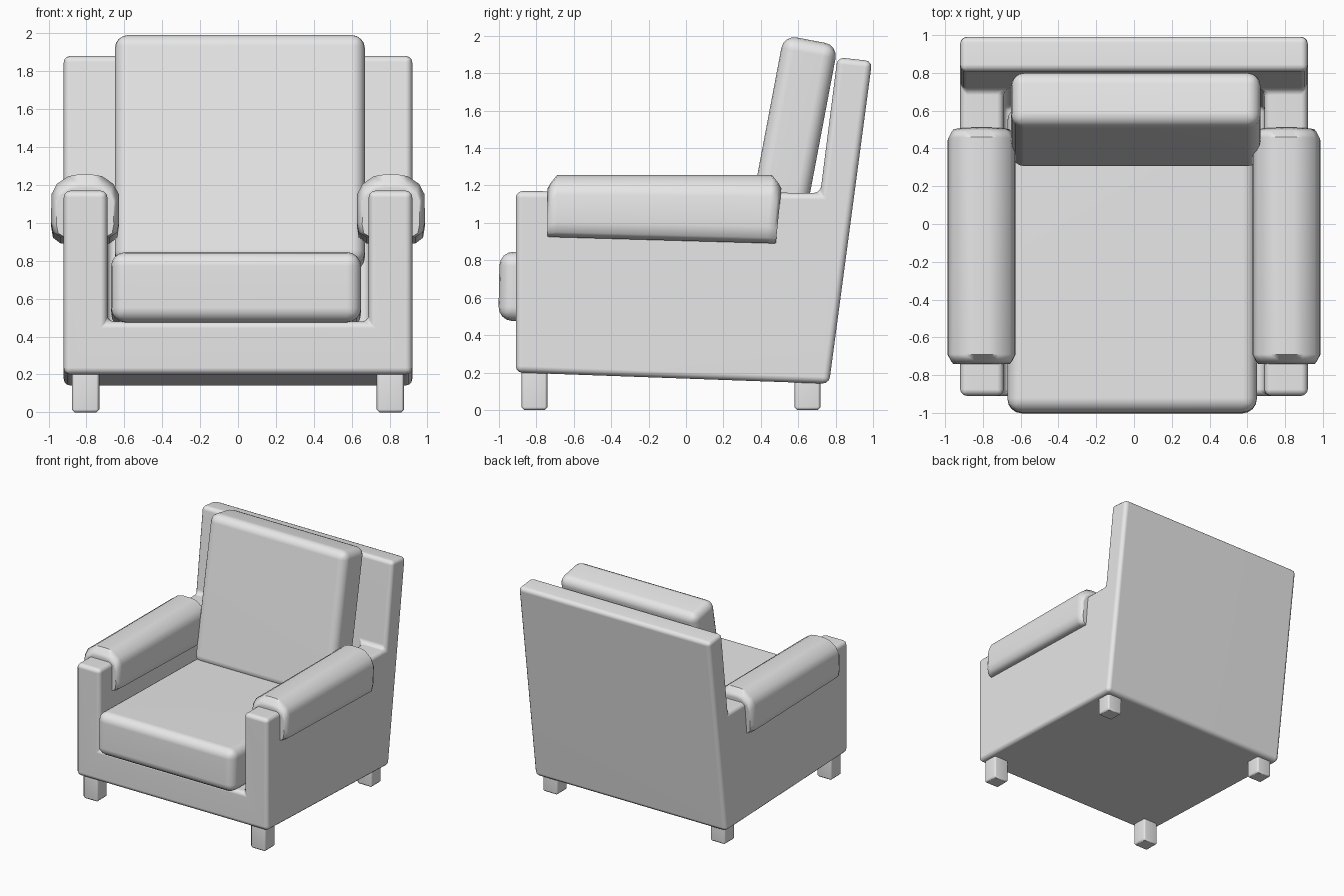
import bpy, bmesh, math
from mathutils import Matrix, Vector

if "Cube" in bpy.data.objects:
    bpy.data.objects.remove(bpy.data.objects["Cube"], do_unlink=True)

fabric = bpy.data.materials.new("grey_upholstery")
fabric.use_nodes = True
GREY = (0.8, 0.8, 0.8, 1)
fabric.diffuse_color = GREY
fabric.node_tree.nodes["Principled BSDF"].inputs["Base Color"].default_value = GREY


def bevel_sharp(bm, width, segments):
    bmesh.ops.recalc_face_normals(bm, faces=bm.faces)
    edges = [e for e in bm.edges if e.calc_face_angle(0) > math.radians(20)]
    bmesh.ops.bevel(bm, geom=edges, offset=width, segments=segments, profile=0.5,
                    affect='EDGES', clamp_overlap=True)


def finish(bm, name, angle=45):
    bmesh.ops.recalc_face_normals(bm, faces=bm.faces)
    mesh = bpy.data.meshes.new(name)
    bm.to_mesh(mesh)
    bm.free()
    mesh.materials.append(fabric)
    obj = bpy.data.objects.new(name, mesh)
    bpy.context.collection.objects.link(obj)
    bpy.ops.object.select_all(action='DESELECT')
    obj.select_set(True)
    bpy.context.view_layer.objects.active = obj
    bpy.ops.object.shade_smooth_by_angle(angle=math.radians(angle))
    mod = obj.modifiers.new("even_shading", 'WEIGHTED_NORMAL')
    mod.keep_sharp = True
    return obj


def soft_box(name, centre, size, width, segments, tilt=0):
    bm = bmesh.new()
    bmesh.ops.create_cube(bm, size=1, matrix=Matrix.Diagonal((*size, 1)))
    bevel_sharp(bm, width, segments)
    turn = Matrix.Rotation(math.radians(tilt), 4, 'X')
    bmesh.ops.transform(bm, matrix=Matrix.Translation(centre) @ turn, verts=bm.verts)
    return finish(bm, name)


# Frame: a block of cells with the seat well left out, merged and bevelled
def lerp_line(a, b, z):
    t = (z - a[1]) / (b[1] - a[1])
    return (a[0] + (b[0] - a[0]) * t, z)


inner_low, inner_top = (0.59, 0.146), (0.81, 1.885)
outer_low, outer_top = (0.765, 0.14), (0.995, 1.865)
front_z = [0.2, 0.48, 1.17]
rows = [[(-0.91, front_z[0]), inner_low, outer_low]]
for z_front, z_back in ((front_z[1], 0.45), (front_z[2], 1.16)):
    rows.append([(-0.91, z_front), lerp_line(inner_low, inner_top, z_back),
                 lerp_line(outer_low, outer_top, z_back)])
rows.append([None, inner_top, outer_top])
columns_x = [-0.92, -0.69, 0.69, 0.92]

bm = bmesh.new()
verts = {}
faces = {}


def corner(i, j, k):
    if (i, j, k) not in verts:
        y, z = rows[k][j]
        verts[i, j, k] = bm.verts.new((columns_x[i], y, z))
    return (i, j, k)


cube_sides = ["000 010 011 001", "100 110 111 101", "000 100 101 001",
              "010 110 111 011", "000 100 110 010", "001 101 111 011"]
for i in range(3):
    for j in range(2):
        for k in range(3):
            in_well = i == 1 and j == 0 and k == 1
            above_arm = j == 0 and k == 2
            if in_well or above_arm:
                continue
            for side in cube_sides:
                keys = [corner(i + int(c[0]), j + int(c[1]), k + int(c[2]))
                        for c in side.split()]
                faces.setdefault(frozenset(keys), []).append(keys)
for group in faces.values():
    if len(group) == 1:
        bm.faces.new([verts[key] for key in group[0]])
bmesh.ops.recalc_face_normals(bm, faces=bm.faces)
bmesh.ops.dissolve_limit(bm, angle_limit=math.radians(2), verts=bm.verts, edges=bm.edges)
bevel_sharp(bm, 0.035, 3)
finish(bm, "chair_frame")

# Cushions
soft_box("seat_cushion", (-0.01, -0.19, 0.645), (1.32, 1.62, 0.37), 0.075, 4, -1.2)
soft_box("back_cushion", (0.01, 0.553, 1.37), (1.32, 0.295, 1.235), 0.07, 4, -10.7)

# Arm pads: rounded section lofted along the arm with tapered ends
half_section = [(0.13, 0.89), (0.17, 0.92), (0.18, 0.98), (0.178, 1.14),
                (0.15, 1.2), (0.09, 1.245), (0.04, 1.255)]
section = half_section + [(-x, z) for x, z in reversed(half_section)]
stations = [(-0.74, 0.84), (-0.725, 0.9), (-0.69, 1), (0.46, 1), (0.495, 0.9), (0.51, 0.84)]
for side, label in ((1, "left"), (-1, "right")):
    bm = bmesh.new()
    rings = []
    for y, scale in stations:
        along = (y + 0.74) / 1.25
        ring = []
        for x, z in section:
            height = (z - 0.89) / 0.365
            new_z = 0.89 + (z - 0.89) * (scale - (1 - scale) * 0.2)
            new_z += (1 - along) * 0.035 * (1 - height)
            lean = -0.03 * (1 - height) * along
            ring.append(bm.verts.new((side * 0.807 + x * scale, y + lean, new_z)))
        rings.append(ring)
    for a, b in zip(rings, rings[1:]):
        for n in range(len(section)):
            m = (n + 1) % len(section)
            bm.faces.new((a[n], a[m], b[m], b[n]))
    bm.faces.new(rings[0])
    bm.faces.new(rings[-1])
    finish(bm, label + "_arm_pad", 50)

# Legs
for side, label in ((1, "left"), (-1, "right")):
    for y, end in ((-0.81, "front"), (0.65, "rear")):
        soft_box(f"{end}_{label}_leg", (side * 0.805, y, 0.11), (0.145, 0.14, 0.22), 0.015, 1)
